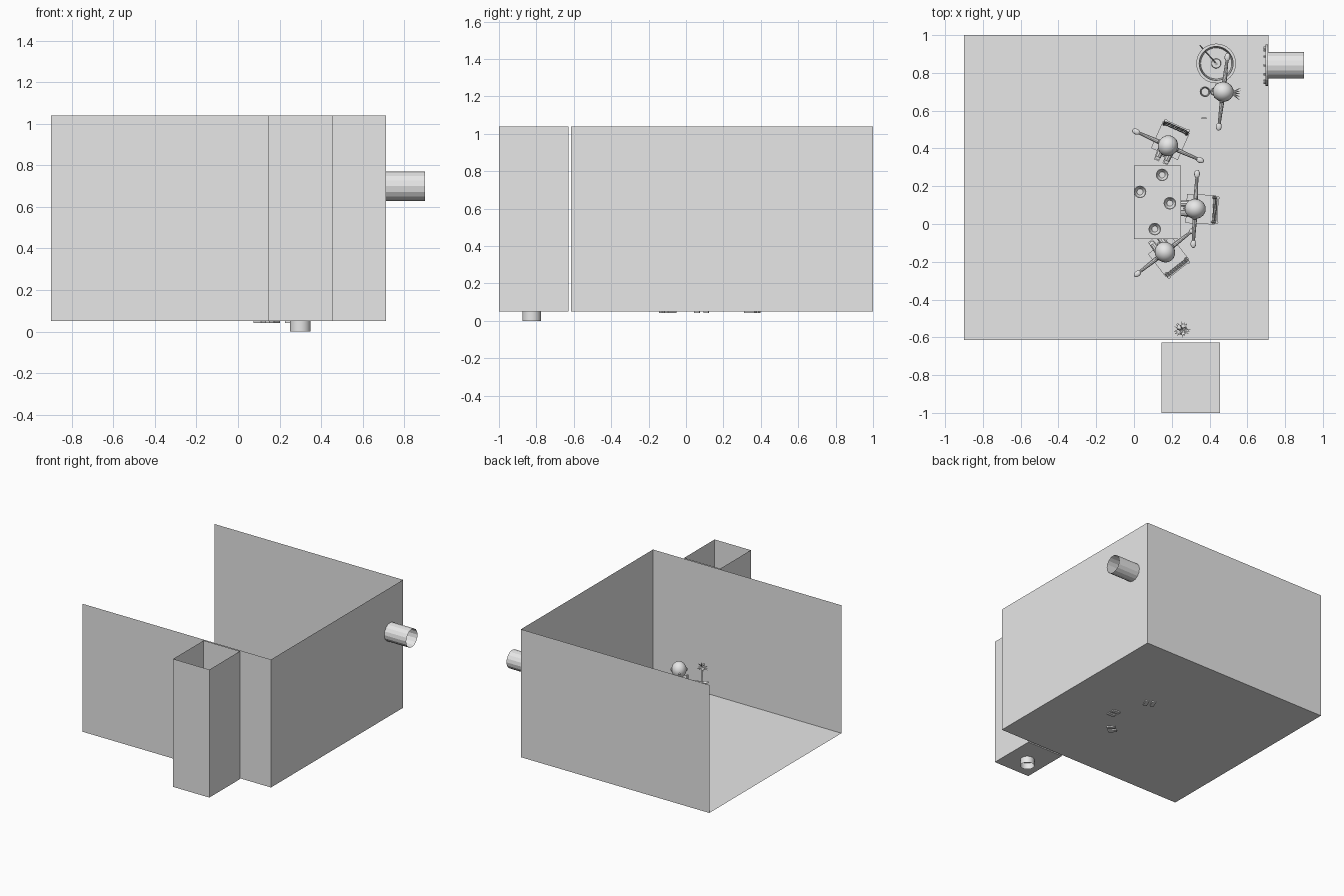
import bpy, bmesh, math, random
from mathutils import Matrix, Vector

if "Cube" in bpy.data.objects:
    bpy.data.objects.remove(bpy.data.objects["Cube"])

random.seed(4)
grey = bpy.data.materials.new("pale grey")
grey.diffuse_color = (0.8, 0.8, 0.8, 1)
grey.use_nodes = True
grey.node_tree.nodes["Principled BSDF"].inputs["Base Color"].default_value = grey.diffuse_color
FLOOR = 0.05
TOP = 1.04
I = Matrix.Identity(4)


def finish(name, bm, M=I, smooth=False):
    me = bpy.data.meshes.new(name)
    bm.to_mesh(me)
    bm.free()
    me.transform(M)
    me.materials.append(grey)
    for p in me.polygons:
        p.use_smooth = smooth
    ob = bpy.data.objects.new(name, me)
    bpy.context.collection.objects.link(ob)
    return ob


def quads(name, faces):
    bm = bmesh.new()
    for f in faces:
        bm.faces.new([bm.verts.new(c) for c in f])
    bmesh.ops.remove_doubles(bm, verts=bm.verts, dist=1e-5)
    return finish(name, bm)


def box(name, c, s, M=I, rx=0):
    bm = bmesh.new()
    T = Matrix.Translation(c) @ Matrix.Rotation(rx, 4, 'X') @ Matrix.Diagonal((*s, 1))
    bmesh.ops.create_cube(bm, size=1, matrix=T)
    return finish(name, bm, M)


def ball(name, c, s, M=I):
    bm = bmesh.new()
    bmesh.ops.create_uvsphere(bm, u_segments=20, v_segments=12, radius=1,
                              matrix=Matrix.Translation(c) @ Matrix.Diagonal((*s, 1)))
    return finish(name, bm, M, True)


def rod(name, a, b, r1, r2=None, M=I, n=10, caps=True, smooth=True):
    a, b = Vector(a), Vector(b)
    d = b - a
    T = Matrix.Translation((a + b) / 2) @ d.to_track_quat('Z', 'Y').to_matrix().to_4x4()
    bm = bmesh.new()
    bmesh.ops.create_cone(bm, cap_ends=caps, segments=n, radius1=r1,
                          radius2=r1 if r2 is None else r2, depth=d.length, matrix=T)
    return finish(name, bm, M, smooth and not caps)


def lathe(name, profile, c, n=32):
    bm = bmesh.new()
    vs = [bm.verts.new((r, 0, z)) for r, z in profile]
    es = [bm.edges.new(p) for p in zip(vs, vs[1:])]
    bmesh.ops.spin(bm, geom=vs + es, axis=(0, 0, 1), cent=(0, 0, 0), steps=n, angle=math.tau)
    bmesh.ops.remove_doubles(bm, verts=bm.verts, dist=1e-5)
    return finish(name, bm, Matrix.Translation(c))


def wall(x0, y0, x1, y1):
    return [(x0, y0, FLOOR), (x1, y1, FLOOR), (x1, y1, TOP), (x0, y0, TOP)]


def floor(x0, y0, x1, y1):
    return [(x0, y0, FLOOR), (x1, y0, FLOOR), (x1, y1, FLOOR), (x0, y1, FLOOR)]


# thin-walled room, open above and on the left
L, R, F, B = -0.9, 0.713, -0.615, 1.0
quads("room", [floor(L, F, R, B), wall(L, F, R, F), wall(R, F, R, B), wall(R, B, L, B)])
# entrance shaft in front of the room
l, r, f, b = 0.145, 0.455, -1.0, -0.627
quads("entrance_shaft", [floor(l, f, r, b), wall(l, f, r, f), wall(r, f, r, b),
                         wall(r, b, l, b), wall(l, b, l, f)])

# open pipes through the wall and the shaft floor
rod("wall_pipe", (0.695, 0.84, 0.70), (0.9, 0.84, 0.70), 0.07, n=16, caps=False, smooth=False)
rod("floor_pipe", (0.30, -0.825, 0), (0.30, -0.825, 0.055), 0.05, n=24, caps=False)
rod("pipe_flange", (0.695, 0.84, 0.70), (0.71, 0.84, 0.70), 0.11, n=24)
for i in range(12):
    t = i * math.tau / 12
    y, z = 0.84 + 0.093 * math.cos(t), 0.70 + 0.093 * math.sin(t)
    rod("flange_bolt", (0.685, y, z), (0.70, y, z), 0.007, n=6)

# table with four bowls
TZ = 0.25
box("table_top", (0.125, 0.115, TZ - 0.01), (0.25, 0.39, 0.02))
for x in (0.02, 0.23):
    for y in (-0.06, 0.29):
        box("table_leg", (x, y, (TZ + FLOOR) / 2 - 0.01), (0.02, 0.02, TZ - FLOOR - 0.02))
for x, y in ((0.149, 0.26), (0.032, 0.17), (0.19, 0.11), (0.11, -0.027)):
    lathe("bowl", [(0, 0), (0.018, 0), (0.033, 0.025), (0.029, 0.025), (0.016, 0.005), (0, 0.005)],
          (x, y, TZ), 20)


# chair, facing local -y
def chair(M):
    box("chair_seat", (0, 0.03, 0.165), (0.155, 0.155, 0.015), M)
    for x in (-0.065, 0.065):
        box("chair_front_leg", (x, -0.035, 0.105), (0.014, 0.014, 0.11), M)
        box("chair_back_leg", (x, 0.095, 0.105), (0.014, 0.014, 0.11), M)
        rod("chair_post", (x, 0.095, 0.165), (x, 0.118, 0.34), 0.008, M=M)
    for z, y in ((0.32, 0.115), (0.265, 0.108), (0.21, 0.1)):
        box("chair_slat", (0, y, z), (0.13, 0.008, 0.03), M, -0.13)


# figure with outstretched arms, facing local -y
def figure(M, seated):
    up = 0 if seated else 0.05
    hip, sh, head = 0.19 + up, 0.345 + up, 0.437 + up
    rod("torso", (0, 0.01, hip), (0, 0, sh + 0.01), 0.04, 0.034, M, 14)
    rod("neck", (0, 0, sh), (0, 0, head - 0.03), 0.015, M=M)
    ball("head", (0, 0, head), (0.053, 0.056, 0.06), M)
    ball("nose", (0, -0.056, head - 0.01), (0.007, 0.008, 0.007), M)
    for s in (-1, 1):
        rod("arm", (s * 0.03, 0, sh), (s * 0.17, 0, sh - 0.012), 0.014, 0.008, M)
        ball("hand", (s * 0.185, 0, sh - 0.012), (0.022, 0.015, 0.009), M)
        ball("ear", (s * 0.053, 0, head), (0.006, 0.012, 0.014), M)
        x = s * 0.025
        if seated:
            rod("thigh", (x, 0, hip), (x, -0.075, 0.185), 0.021, 0.017, M)
            rod("shin", (x, -0.075, 0.185), (x, -0.05, 0.06), 0.016, 0.012, M)
            box("shoe", (x, -0.065, 0.052), (0.028, 0.06, 0.022), M)
        else:
            rod("leg", (x, 0, hip), (x, 0, 0.06), 0.021, 0.013, M)
            box("shoe", (x, -0.015, 0.061), (0.028, 0.06, 0.022), M)


def frame(x, y, deg):
    return Matrix.Translation((x, y, 0)) @ Matrix.Rotation(math.radians(deg), 4, 'Z')


for x, y, deg in ((0.18, 0.414, -24), (0.324, 0.08, -93), (0.164, -0.149, -142)):
    chair(frame(x, y, deg))
    figure(frame(x, y, deg), True)
stand = frame(0.472, 0.70, -97)
figure(stand, False)
# tied hair of the standing figure
for i in range(5):
    rod("hair_tuft", (0, 0.045, 0.49), ((i - 2) * 0.016, 0.09, 0.48 + 0.012 * (i % 2)), 0.007, 0.001, stand, 6)

# round basin with a raised centre
lathe("basin", [(0, 0), (0.09, 0), (0.105, 0.13), (0.105, 0.14), (0.09, 0.14), (0.082, 0.03),
                (0.026, 0.03), (0.024, 0.045), (0.01, 0.045), (0, 0.05)], (0.435, 0.85, FLOOR))
rod("stirring_stick", (0.435, 0.85, 0.09), (0.35, 0.945, 0.2), 0.004, n=6)
# cups and a small board on the floor
for x, rad in ((0.376, 0.028), (0.422, 0.02)):
    lathe("cup", [(0, 0), (rad * 0.8, 0), (rad, 0.05), (rad * 0.85, 0.05), (rad * 0.7, 0.008), (0, 0.008)],
          (x, 0.70, FLOOR), 20)
box("small_board", (0.37, 0.56, 0.07), (0.026, 0.007, 0.04))

# potted plant
P = Vector((0.255, -0.56, 0))
lathe("plant_pot", [(0, 0), (0.02, 0), (0.028, 0.06), (0.023, 0.06), (0.021, 0.05), (0, 0.05)], (P.x, P.y, FLOOR), 16)
rod("plant_stem", P + Vector((0, 0, 0.1)), P + Vector((0, 0, 0.27)), 0.005, 0.003, n=6)
bm = bmesh.new()
for i in range(22):
    t = i * 2.4
    e = random.uniform(-0.3, 1.3)
    d = Vector((math.cos(t) * math.cos(e), math.sin(t) * math.cos(e), math.sin(e)))
    s = Vector((-math.sin(t), math.cos(t), 0)) * 0.005
    c = P + Vector((0, 0, 0.27))
    mid = c + d * 0.025
    tip = c + d * 0.045 - Vector((0, 0, 0.006))
    bm.faces.new([bm.verts.new(v) for v in (c, mid + s, tip, mid - s)])
finish("plant_leaves", bm)
